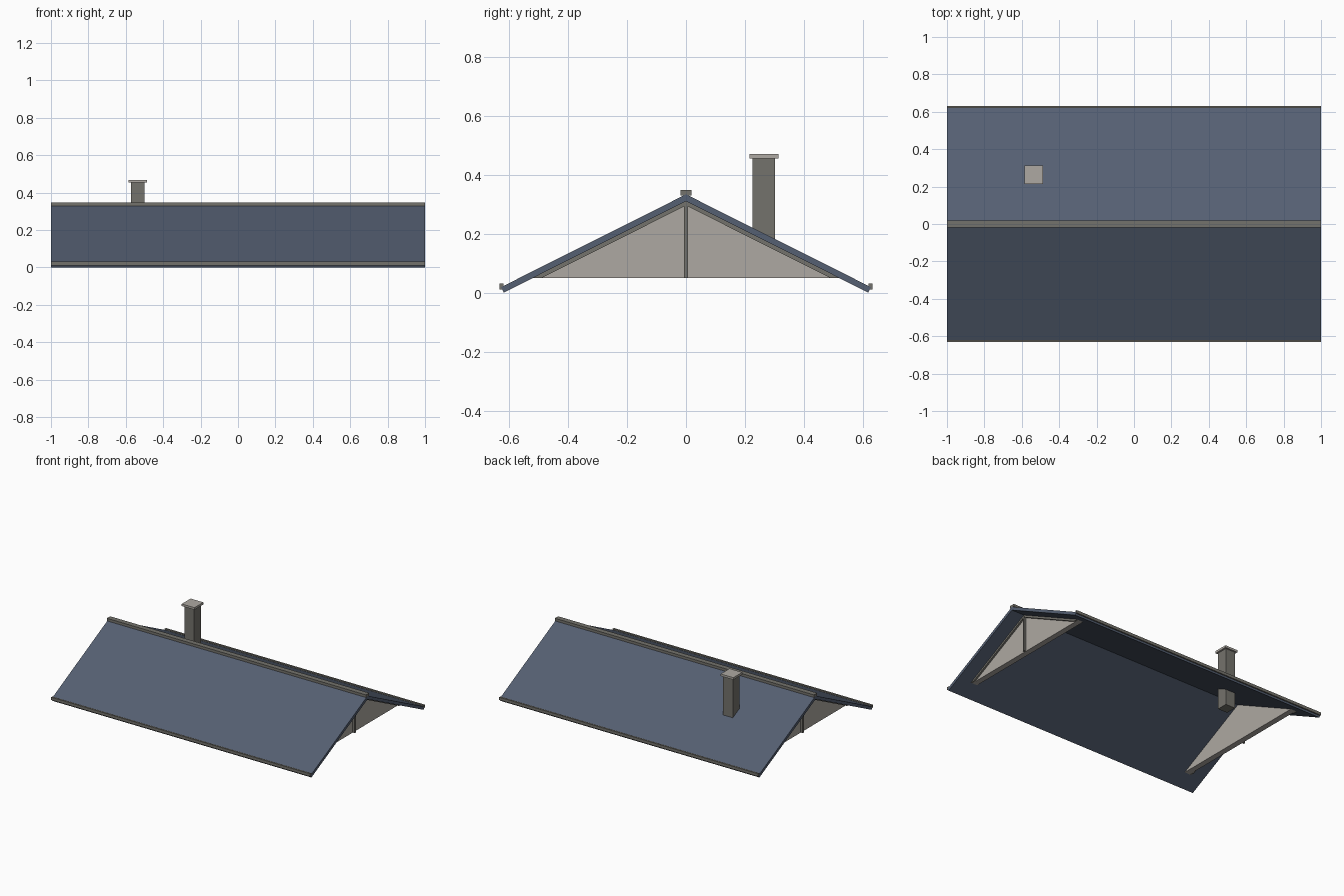
import bpy
import bmesh

default_cube = bpy.data.objects.get("Cube")
if default_cube:
    bpy.data.objects.remove(default_cube, do_unlink=True)


def make_material(name, rgb):
    mat = bpy.data.materials.new(name)
    mat.use_nodes = True
    color = (*rgb, 1)
    mat.diffuse_color = color
    mat.node_tree.nodes["Principled BSDF"].inputs["Base Color"].default_value = color
    return mat


slate = make_material("slate blue", (0.09, 0.115, 0.168))
trim = make_material("grey trim", (0.175, 0.17, 0.15))
plaster = make_material("pale plaster", (0.42, 0.395, 0.36))


def extrude_profile(name, profile, x0, x1, mat):
    """Extrude a closed (y, z) outline along x."""
    bm = bmesh.new()
    base = bm.faces.new([bm.verts.new((x0, y, z)) for y, z in profile])
    ext = bmesh.ops.extrude_face_region(bm, geom=[base])
    moved = [v for v in ext["geom"] if isinstance(v, bmesh.types.BMVert)]
    bmesh.ops.translate(bm, verts=moved, vec=(x1 - x0, 0, 0))
    bmesh.ops.recalc_face_normals(bm, faces=bm.faces)
    mesh = bpy.data.meshes.new(name)
    bm.to_mesh(mesh)
    bm.free()
    mesh.materials.append(mat)
    obj = bpy.data.objects.new(name, mesh)
    bpy.context.collection.objects.link(obj)
    return obj


def box(name, x0, x1, y0, y1, z0, z1, mat):
    return extrude_profile(name, [(y0, z0), (y1, z0), (y1, z1), (y0, z1)], x0, x1, mat)


# Roof proportions
APEX = 0.31
EAVE = 0.618
SLOPE = APEX / EAVE
BASE = 0.05
RISE = 0.023


def half_width(apex):
    """Half width at gable base height under a given apex."""
    return (apex - BASE) / SLOPE


# Folded roof slab with square-cut eaves
tip = (EAVE + 0.009, RISE - 0.009 * SLOPE)
extrude_profile("roof", [(-EAVE, 0), (0, APEX), (EAVE, 0), tip,
                         (0, APEX + RISE), (-tip[0], tip[1])], -1, 1, slate)

# Ridge cap and gutters
box("ridge_cap", -1, 1, -0.018, 0.018, 0.329, 0.347, trim)
for side, s in (("front", -1), ("back", 1)):
    ys = sorted((s * 0.619, s * 0.632))
    box(side + "_gutter", -1, 1, *ys, 0.011, 0.031, trim)

# Gable walls with rake boards and a centre post on the outside
outer = half_width(APEX)
inner = half_width(APEX - 0.015)
for side, s in (("left", 1), ("right", -1)):
    extrude_profile(side + "_gable", [(-outer, BASE), (outer, BASE), (0, APEX)],
                    s * 0.85, s * 0.89, plaster)
    extrude_profile(side + "_rake_boards",
                    [(-outer, BASE), (0, APEX), (outer, BASE),
                     (inner, BASE), (0, APEX - 0.015), (-inner, BASE)],
                    s * 0.89, s * 0.902, trim)
    box(side + "_gable_post", s * 0.89, s * 0.905, -0.006, 0.006, BASE, 0.3, trim)

# Chimney passing through the back slope
box("chimney", -0.573, -0.499, 0.226, 0.302, BASE, 0.456, trim)
box("chimney_cap", -0.585, -0.487, 0.215, 0.313, 0.454, 0.469, plaster)
